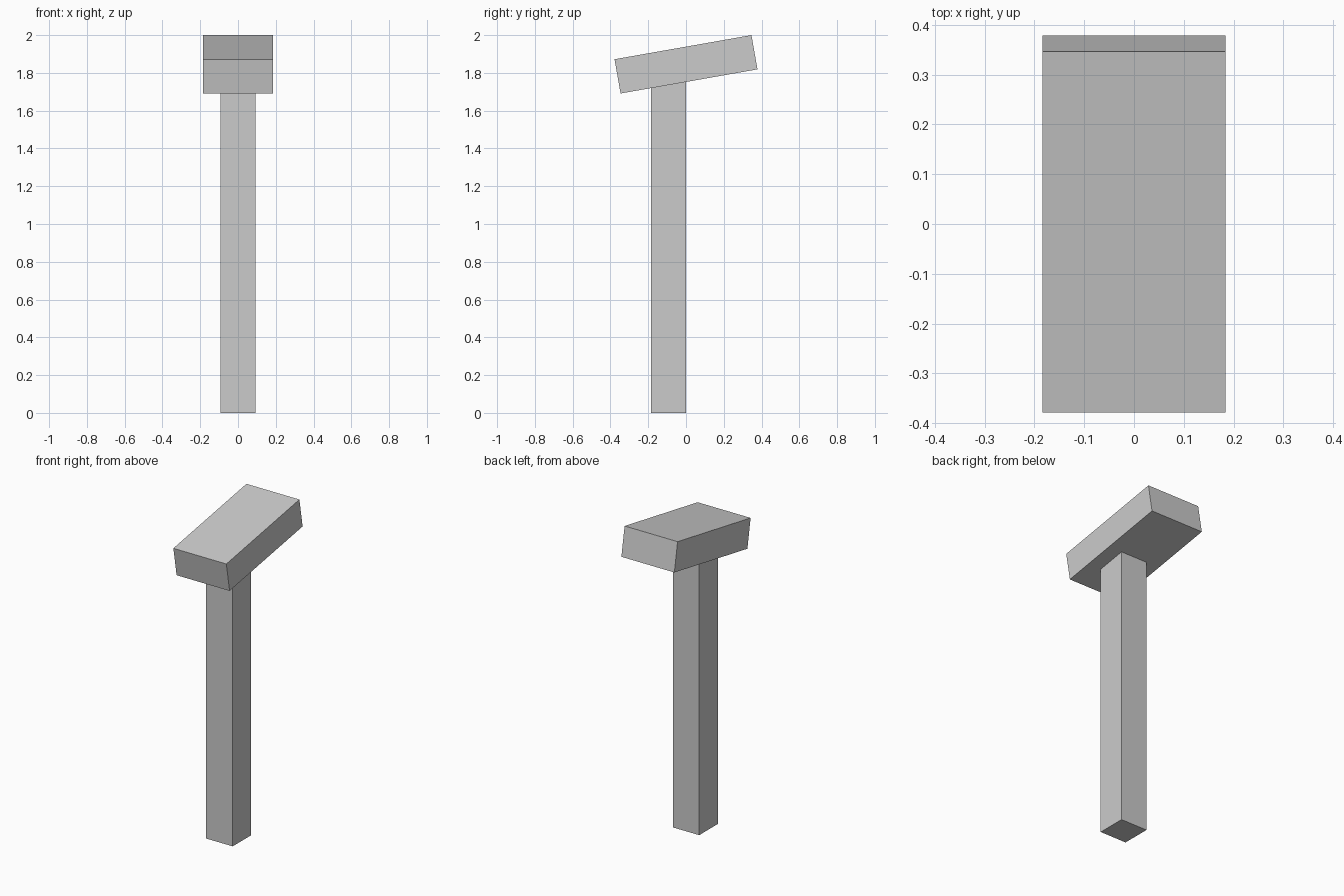
import bpy
from math import radians

if "Cube" in bpy.data.objects:
    bpy.data.objects.remove(bpy.data.objects["Cube"])

U = 0.184  # post thickness, the module all parts share


def box(name, size, location, tilt=0.0):
    bpy.ops.mesh.primitive_cube_add(size=1, location=location, rotation=(tilt, 0, 0))
    obj = bpy.context.object
    obj.name = name
    obj.scale = size
    bpy.ops.object.transform_apply(location=False, rotation=False, scale=True)
    return obj


# Upright post, its top buried in the head
post_height = 10 * U
box("post", (U, U, post_height), (0, -U / 2, post_height / 2))

# Tilted head, rising toward the back
box("head", (2 * U, 4 * U, U), (0, 0, 1.8455), radians(10))
